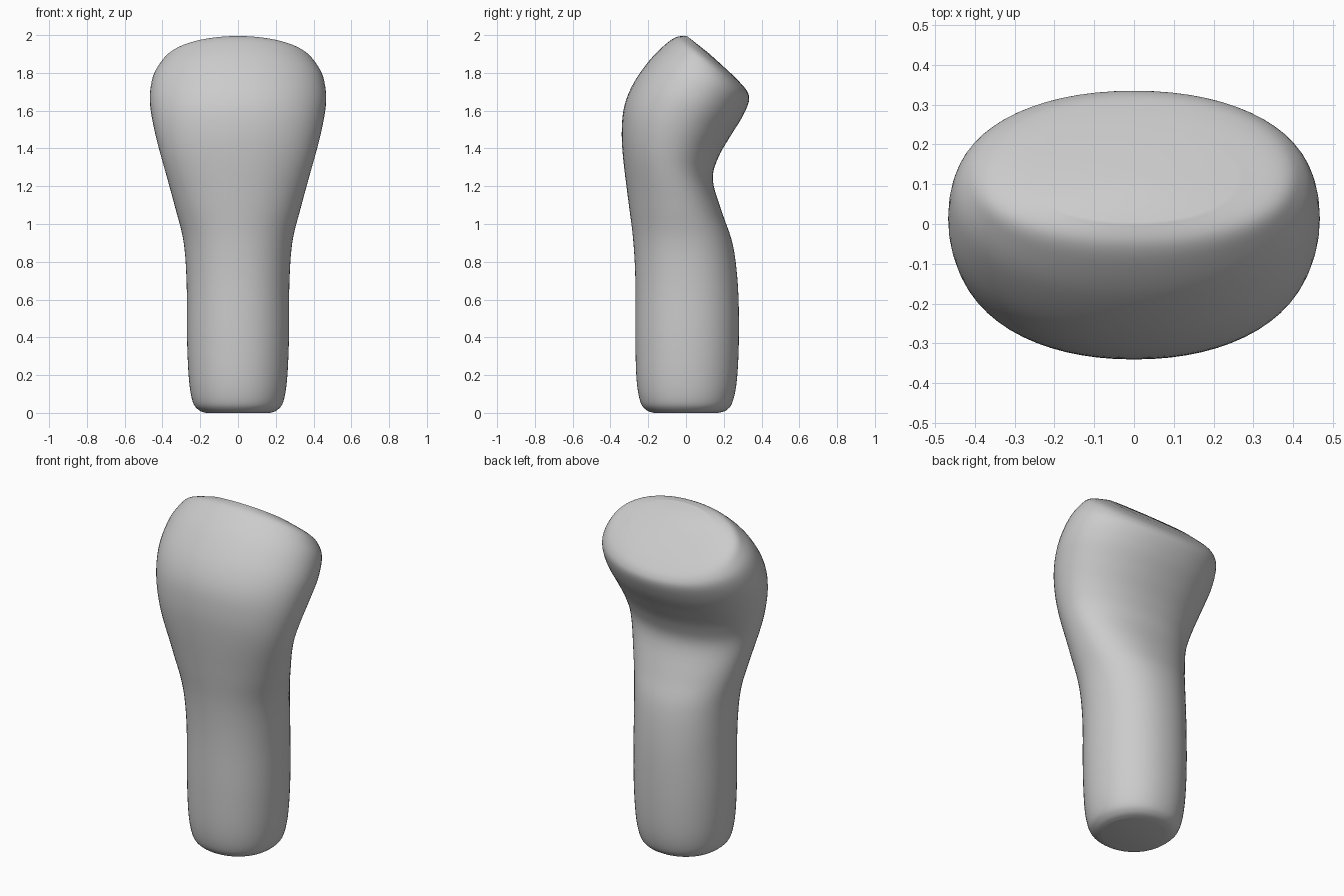
import bpy, bmesh, math
from mathutils import Vector

if "Cube" in bpy.data.objects:
    bpy.data.objects.remove(bpy.data.objects["Cube"])

# Tilting cross-sections: front y, front z, back y, back z, half width
SECTIONS = [
    (-.17, .0, .17, .0, .17),
    (-.21, .015, .215, .015, .208),
    (-.242, .06, .247, .06, .24),
    (-.262, .18, .27, .18, .26),
    (-.268, .40, .28, .40, .27),
    (-.268, .70, .275, .67, .272),
    (-.28, .92, .248, .89, .288),
    (-.305, 1.12, .195, 1.05, .332),
    (-.333, 1.35, .142, 1.23, .388),
    (-.34, 1.50, .17, 1.35, .425),
    (-.325, 1.63, .235, 1.465, .453),
    (-.275, 1.75, .297, 1.565, .467),
    (-.19, 1.87, .333, 1.65, .455),
    (-.11, 1.95, .325, 1.70, .42),
    (-.05, 1.99, .285, 1.75, .37),
    (.005, 1.995, .235, 1.80, .26),
]
SIDES, STEPS, POWER = 64, 5, 2.12


def spline(p0, p1, p2, p3, t):
    """Catmull-Rom blend of four cross-sections."""
    return [0.5 * (2*b + (c - a)*t + (2*a - 5*b + 4*c - d)*t*t
                   + (3*b - a - 3*c + d)*t**3)
            for a, b, c, d in zip(p0, p1, p2, p3)]


def rounded(v):
    return math.copysign(abs(v) ** (2 / POWER), v)


def add_ring(bm, section):
    yf, zf, yb, zb, w = section
    ring = []
    for i in range(SIDES):
        a = 2 * math.pi * i / SIDES
        s = (rounded(math.sin(a)) + 1) / 2
        ring.append(bm.verts.new((w * rounded(math.cos(a)),
                                  yf + (yb - yf) * s, zf + (zb - zf) * s)))
    return ring


# Body: smooth loft through the cross-sections
bm = bmesh.new()
last = len(SECTIONS) - 1
rings = []
for k in range(last):
    pts = [SECTIONS[min(max(k + o, 0), last)] for o in (-1, 0, 1, 2)]
    rings += [add_ring(bm, spline(*pts, j / STEPS)) for j in range(STEPS)]
rings.append(add_ring(bm, SECTIONS[-1]))
for r0, r1 in zip(rings, rings[1:]):
    for i in range(SIDES):
        j = (i + 1) % SIDES
        bm.faces.new((r0[i], r0[j], r1[j], r1[i]))

# Flat base and slanted top face
for ring, lift in ((rings[0], 0), (rings[-1], .004)):
    mid = sum((v.co for v in ring), Vector()) / SIDES
    centre = bm.verts.new(mid + Vector((0, lift, lift)))
    for i in range(SIDES):
        bm.faces.new((ring[i], ring[(i + 1) % SIDES], centre))
for v in bm.verts:
    v.co.z = max(v.co.z, 0)
bmesh.ops.recalc_face_normals(bm, faces=bm.faces)

mesh = bpy.data.meshes.new("slanted_post")
bm.to_mesh(mesh)
bm.free()
mesh.shade_smooth()
body = bpy.data.objects.new("slanted_post", mesh)
bpy.context.collection.objects.link(body)
